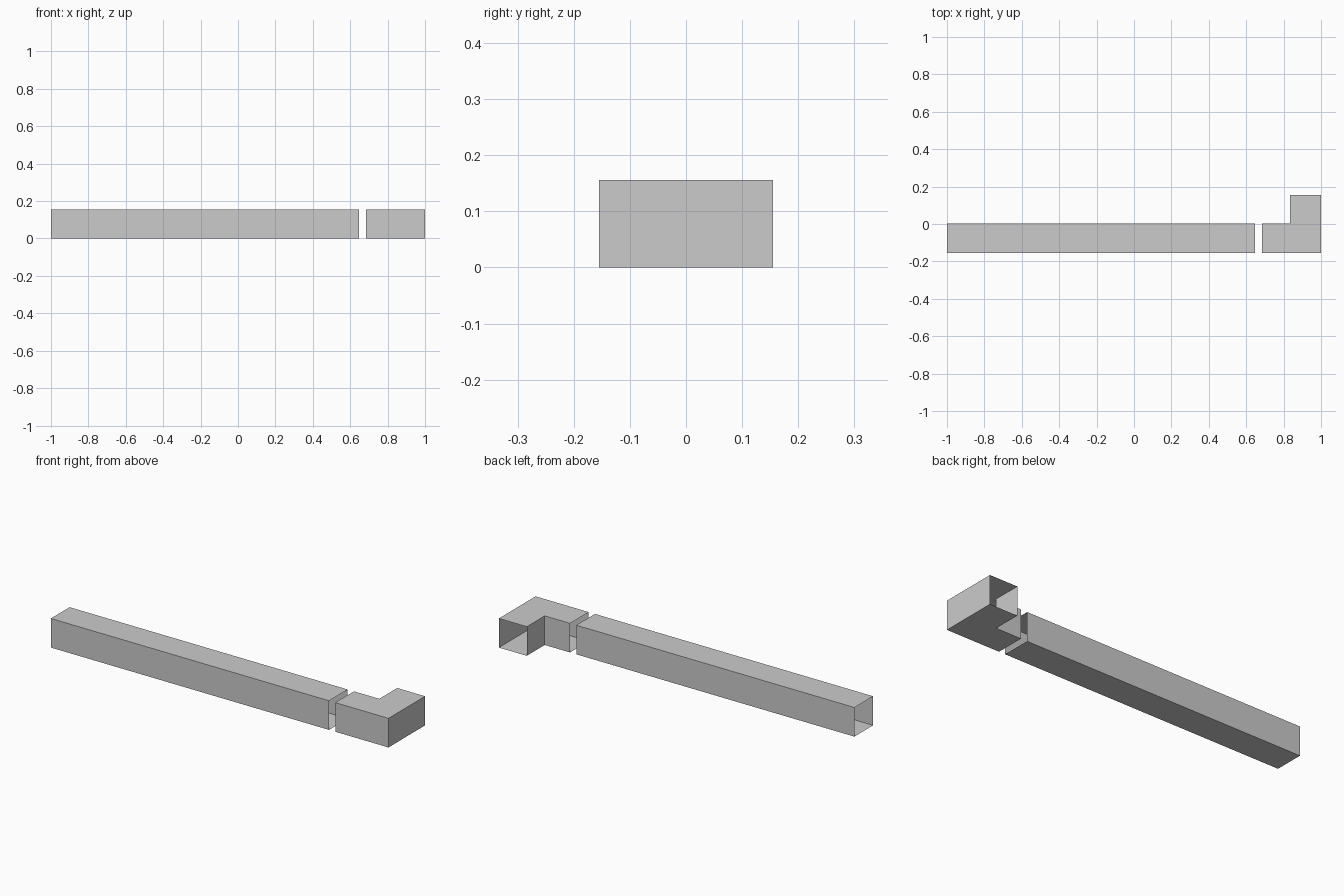
import bpy
import bmesh

if "Cube" in bpy.data.objects:
    bpy.data.objects.remove(bpy.data.objects["Cube"])

HEIGHT = 0.156
Y_FRONT, Y_BACK = -0.155, 0.003


def duct(name, outline, open_sides):
    """Extrude a floor outline into a thin sheet duct, leaving the listed sides open."""
    bm = bmesh.new()
    low = [bm.verts.new((x, y, 0)) for x, y in outline]
    high = [bm.verts.new((x, y, HEIGHT)) for x, y in outline]
    bm.faces.new(low[::-1])
    bm.faces.new(high)
    n = len(outline)
    for i in range(n):
        if i not in open_sides:
            j = (i + 1) % n
            bm.faces.new((low[i], low[j], high[j], high[i]))
    mesh = bpy.data.meshes.new(name)
    bm.to_mesh(mesh)
    bm.free()
    obj = bpy.data.objects.new(name, mesh)
    bpy.context.collection.objects.link(obj)
    return obj


# Long straight run, open at both ends
duct("straight_duct",
     [(-1, Y_FRONT), (0.648, Y_FRONT), (0.648, Y_BACK), (-1, Y_BACK)],
     open_sides={1, 3})

# Square elbow, open towards the straight run and towards the back
duct("elbow_duct",
     [(0.685, Y_FRONT), (1, Y_FRONT), (1, 0.155),
      (0.835, 0.155), (0.835, Y_BACK), (0.685, Y_BACK)],
     open_sides={2, 5})
